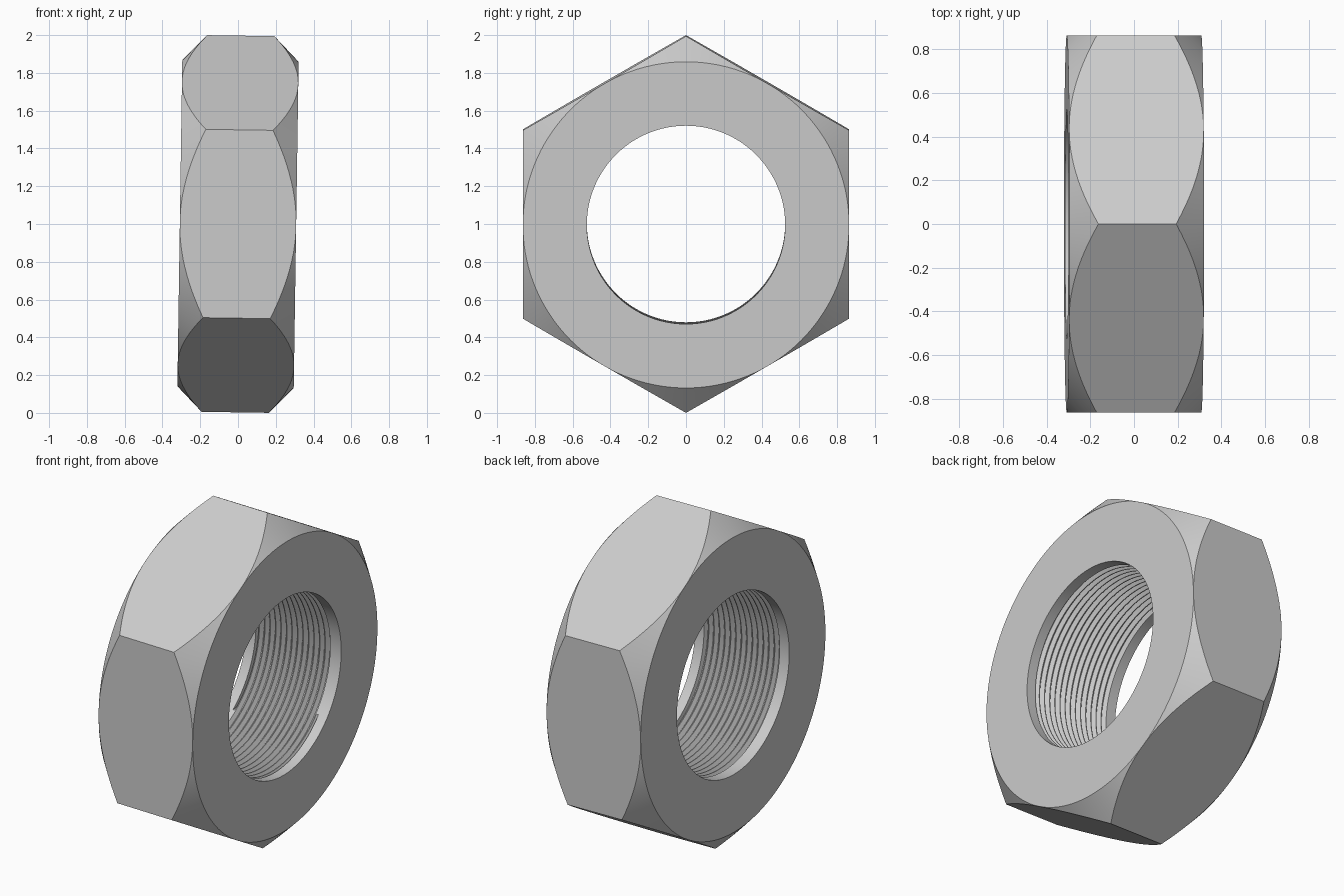
import bpy
import bmesh
from math import pi, cos, sin

cube = bpy.data.objects.get("Cube")
if cube:
    bpy.data.objects.remove(cube, do_unlink=True)

SEG = 144            # segments around the axis
FLAT = 0.8635        # centre to flat side
HALF = 0.308         # half thickness
CHAMFER = 0.975      # axial drop per unit of radius on the corner cone
BORE = 0.525         # radius of the plain bore and thread crests
ROOT = 0.548         # radius of the thread roots
BAND = 0.25          # thread stops here, plain bore beyond
PITCH = 0.036
TURNS = 17
TILT = 0.015


def hex_radius(a):
    """Distance from the axis to the hexagon outline at angle a."""
    return FLAT / cos((a + pi / 6) % (pi / 3) - pi / 6)


def ring(radius, x):
    return lambda a: (radius, x)


def hex_rim(side):
    return lambda a: (hex_radius(a),
                      side * (HALF - CHAMFER * (hex_radius(a) - FLAT)))


def thread_row(radius, start):
    """Helical row, flattened into the plain bore past the thread ends."""
    def row(a):
        x = start + PITCH * a / (2 * pi)
        if abs(x) >= BAND:
            return BORE, BAND if x > 0 else -BAND
        return radius, x
    return row


# Outer body: bore band, face, corner chamfer, flats, and the same back again
rows = [ring(BORE, BAND), ring(BORE, HALF), ring(FLAT, HALF), hex_rim(1),
        hex_rim(-1), ring(FLAT, -HALF), ring(BORE, -HALF), ring(BORE, -BAND)]

# Internal thread: crest and root lands for every turn
for turn in range(TURNS):
    base = -BAND - 1.5 * PITCH + turn * PITCH
    for radius, part in ((BORE, 0), (BORE, 0.14), (ROOT, 0.5), (ROOT, 0.64)):
        rows.append(thread_row(radius, base + part * PITCH))
rows.append(ring(BORE, BAND))

# Skin the rows and weld the seams
bm = bmesh.new()
grid = []
for row in rows:
    line = []
    for j in range(SEG + 1):
        a = 2 * pi * j / SEG
        r, x = row(a)
        line.append(bm.verts.new((x, r * cos(a), r * sin(a))))
    grid.append(line)
for low, high in zip(grid, grid[1:]):
    for j in range(SEG):
        bm.faces.new((low[j], high[j], high[j + 1], low[j + 1]))
bmesh.ops.remove_doubles(bm, verts=bm.verts[:], dist=0.0001)

mesh = bpy.data.meshes.new("hex_nut")
bm.to_mesh(mesh)
bm.free()

nut = bpy.data.objects.new("hex_nut", mesh)
bpy.context.collection.objects.link(nut)
nut.location.z = 1.0
nut.rotation_euler.y = TILT

# Plain grey metal
grey = bpy.data.materials.new("light_grey")
grey.use_nodes = True
colour = (0.6, 0.6, 0.6, 1.0)
grey.diffuse_color = colour
grey.node_tree.nodes["Principled BSDF"].inputs["Base Color"].default_value = colour
mesh.materials.append(grey)

bpy.ops.object.select_all(action="DESELECT")
nut.select_set(True)
bpy.context.view_layer.objects.active = nut
bpy.ops.object.shade_smooth_by_angle(angle=pi / 7)
